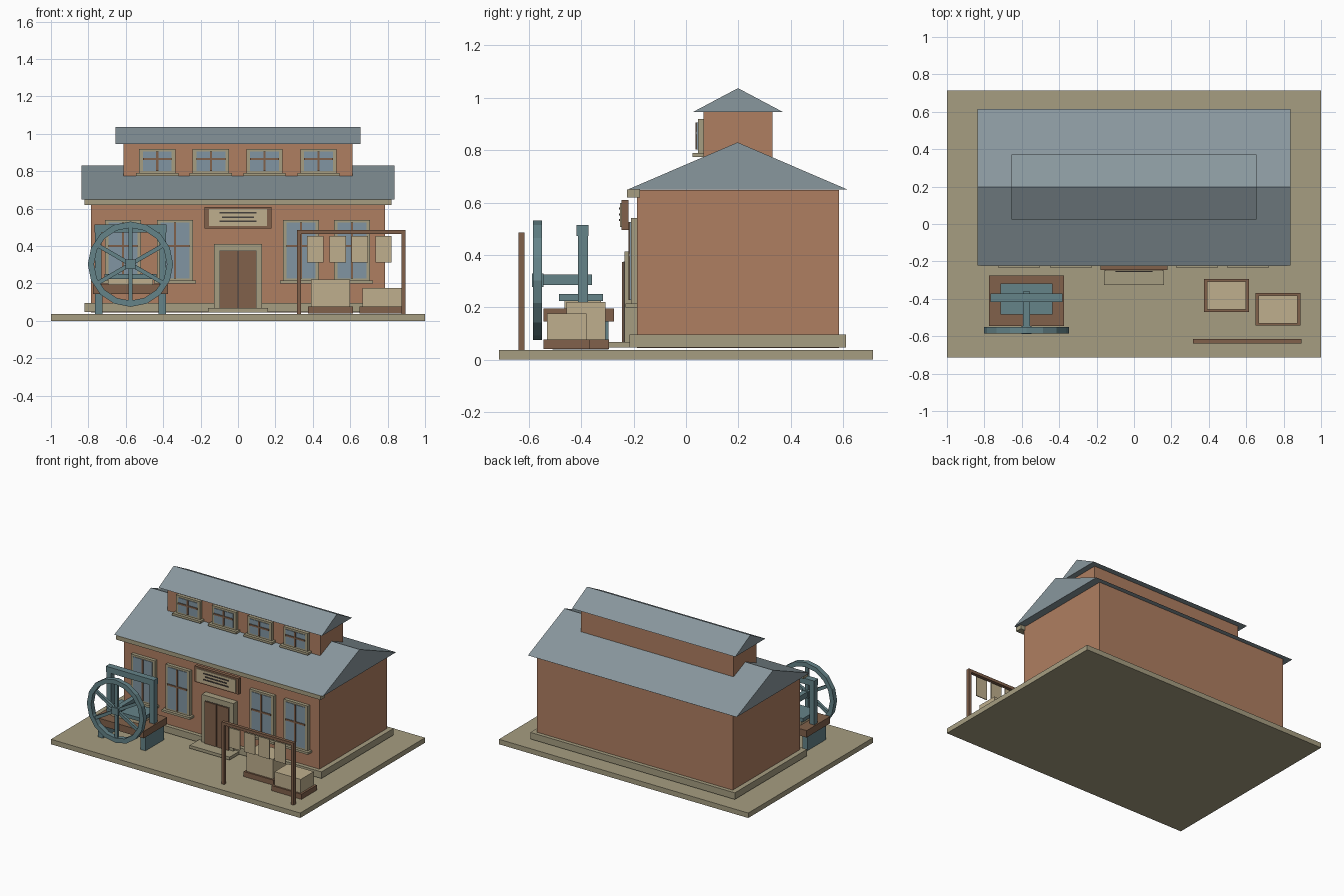
import bpy, bmesh, math
from mathutils import Matrix

if "Cube" in bpy.data.objects:
    bpy.data.objects.remove(bpy.data.objects["Cube"])

def mat(name, c):
    m = bpy.data.materials.new(name)
    m.diffuse_color = (*c, 1)
    m.use_nodes = True
    m.node_tree.nodes["Principled BSDF"].inputs["Base Color"].default_value = m.diffuse_color
    return m

BRICK = mat("brick", (0.43, 0.21, 0.12))
STONE = mat("stone", (0.38, 0.34, 0.22))
SLATE = mat("slate", (0.25, 0.31, 0.34))
GLASS = mat("glass", (0.22, 0.30, 0.36))
WOOD = mat("wood", (0.22, 0.12, 0.07))
DARK = mat("dark", (0.06, 0.05, 0.045))
IRON = mat("iron", (0.13, 0.23, 0.25))
PAPER = mat("paper", (0.52, 0.43, 0.27))

def finish(name, bm, m):
    bmesh.ops.recalc_face_normals(bm, faces=bm.faces)
    me = bpy.data.meshes.new(name)
    bm.to_mesh(me)
    bm.free()
    me.materials.append(m)
    ob = bpy.data.objects.new(name, me)
    bpy.context.collection.objects.link(ob)
    return ob

def add_box(bm, x0, x1, y0, y1, z0, z1, rot=None):
    M = Matrix.Translation(((x0 + x1) / 2, (y0 + y1) / 2, (z0 + z1) / 2)) @ \
        Matrix.Diagonal((x1 - x0, y1 - y0, z1 - z0, 1))
    bmesh.ops.create_cube(bm, size=1, matrix=(rot @ M) if rot else M)

def boxes(name, m, *dims):
    bm = bmesh.new()
    for d in dims:
        add_box(bm, *d)
    return finish(name, bm, m)

def gable(name, hx, y0, y1, z0, z1):
    bm = bmesh.new()
    v = [bm.verts.new((-hx, y, z)) for y, z in ((y0, z0), (y1, z0), ((y0 + y1) / 2, z1))]
    f = bm.faces.new(v)
    ext = bmesh.ops.extrude_face_region(bm, geom=[f])
    bmesh.ops.translate(bm, vec=(2 * hx, 0, 0),
                        verts=[e for e in ext["geom"] if isinstance(e, bmesh.types.BMVert)])
    return finish(name, bm, SLATE)

def window(name, x, wall_y, z0, z1, bar_z):
    # surround, sill, pane and glazing bars, layered outwards from the wall
    y = wall_y
    boxes(name + "_frame", STONE, (x - .097, x + .097, y - .024, y, z0, z1))
    boxes(name + "_sill", STONE, (x - .113, x + .113, y - .045, y, z0 - .016, z0))
    boxes(name + "_pane", GLASS, (x - .077, x + .077, y - .028, y - .02, z0 + .012, z1 - .014))
    boxes(name + "_bars", WOOD,
          (x - .006, x + .006, y - .033, y - .026, z0 + .012, z1 - .014),
          (x - .077, x + .077, y - .033, y - .026, bar_z - .006, bar_z + .006))

# yard slab and main building
boxes("yard", STONE, (-1, 1, -.715, .715, 0, .036))
boxes("plinth", STONE, (-.82, .82, -.215, .612, .047, .095))
boxes("hall_walls", BRICK, (-.785, .785, -.187, .585, .045, .647))
boxes("eaves_trim", STONE, (-.82, .82, -.225, -.176, .62, .65))
gable("hall_roof", .837, -.222, .616, .65, .83)

# raised roof section
boxes("clerestory_walls", BRICK, (-.613, .613, .067, .33, .74, .945))
gable("clerestory_roof", .655, .025, .372, .945, 1.037)

# windows
for i, x in enumerate((-.615, -.337, .337, .61)):
    window(f"hall_window_{i}", x, -.187, .215, .54, .40)
for i, x in enumerate((-.432, -.145, .142, .43)):
    window(f"clerestory_window_{i}", x, .069, .79, .92, .865)

# doorway
boxes("door_surround", STONE, (-.127, .127, -.235, -.185, .06, .412))
boxes("door_recess", DARK, (-.098, .098, -.238, -.2, .068, .375))
boxes("door_leaves", WOOD, (-.096, -.003, -.245, -.23, .068, .373),
      (.003, .096, -.245, -.23, .068, .373))
boxes("door_step", STONE, (-.16, .16, -.325, -.2, .046, .068))

# sign board with plain stripes
boxes("sign_board", WOOD, (-.178, .178, -.246, -.22, .495, .61))
boxes("sign_panel", PAPER, (-.155, .155, -.252, -.24, .506, .598))
boxes("sign_stripes", DARK, *[(-w, w, -.256, -.25, z - .004, z + .004)
                              for w, z in ((.1, .577), (.085, .555), (.1, .533))])

# press: table, legs, frame, bed
CX = -.575
boxes("press_table", WOOD, (CX - .2, CX + .2, -.545, -.275, .145, .195))
boxes("press_legs", IRON, *[(CX + s * .17 - .02, CX + s * .17 + .02, -.51, -.297, .038, .146)
                            for s in (-1, 1)])
boxes("press_uprights", IRON, *[(CX + s * .172 - .018, CX + s * .172 + .018, -.412, -.375, .195, .48)
                                for s in (-1, 1)])
boxes("press_crossbeam", IRON, (CX - .193, CX + .193, -.418, -.372, .473, .515))
boxes("press_bed", PAPER, (CX - .12, CX + .12, -.465, -.325, .195, .225))
boxes("press_platen", IRON, (CX - .14, CX + .14, -.485, -.318, .224, .25))
boxes("wheel_axle", IRON, (CX - .018, CX + .018, -.585, -.36, .285, .325))

# flywheel: square-section ring with spokes and hub
CZ, N = .303, 16
bm = bmesh.new()
rings = []
for i in range(N):
    a = 2 * math.pi * i / N
    rings.append([bm.verts.new((CX + r * math.cos(a), y, CZ + r * math.sin(a)))
                  for r, y in ((.228, -.585), (.228, -.55), (.195, -.55), (.195, -.585))])
for i in range(N):
    a, b = rings[i], rings[(i + 1) % N]
    for k in range(4):
        bm.faces.new((a[k], a[(k + 1) % 4], b[(k + 1) % 4], b[k]))
finish("wheel_rim", bm, IRON)
bm = bmesh.new()
for i in range(3):
    R = Matrix.Translation((CX, 0, CZ)) @ Matrix.Rotation(i * math.pi / 3, 4, 'Y')
    add_box(bm, -.011, .011, -.577, -.558, -.2, .2, R)
finish("wheel_spokes", bm, IRON)
boxes("wheel_hub", IRON, (CX - .026, CX + .026, -.588, -.545, CZ - .026, CZ + .026))

# drying rack with hanging sheets
boxes("rack_frame", WOOD, (.315, .337, -.64, -.616, .036, .486),
      (.873, .895, -.64, -.616, .036, .486), (.315, .895, -.64, -.616, .465, .486))
for i, x in enumerate((.412, .533, .652, .778)):
    boxes(f"hanging_sheet_{i}", PAPER, (x - .044, x + .044, -.631, -.625, .312, .455))

# paper stacks on pallets
for i, (x, y, top) in enumerate(((.495, -.382, .22), (.77, -.456, .176))):
    boxes(f"pallet_{i}", WOOD, (x - .12, x + .12, y - .088, y + .088, .04, .077))
    boxes(f"paper_stack_{i}", PAPER, (x - .105, x + .105, y - .075, y + .075, .077, top))
